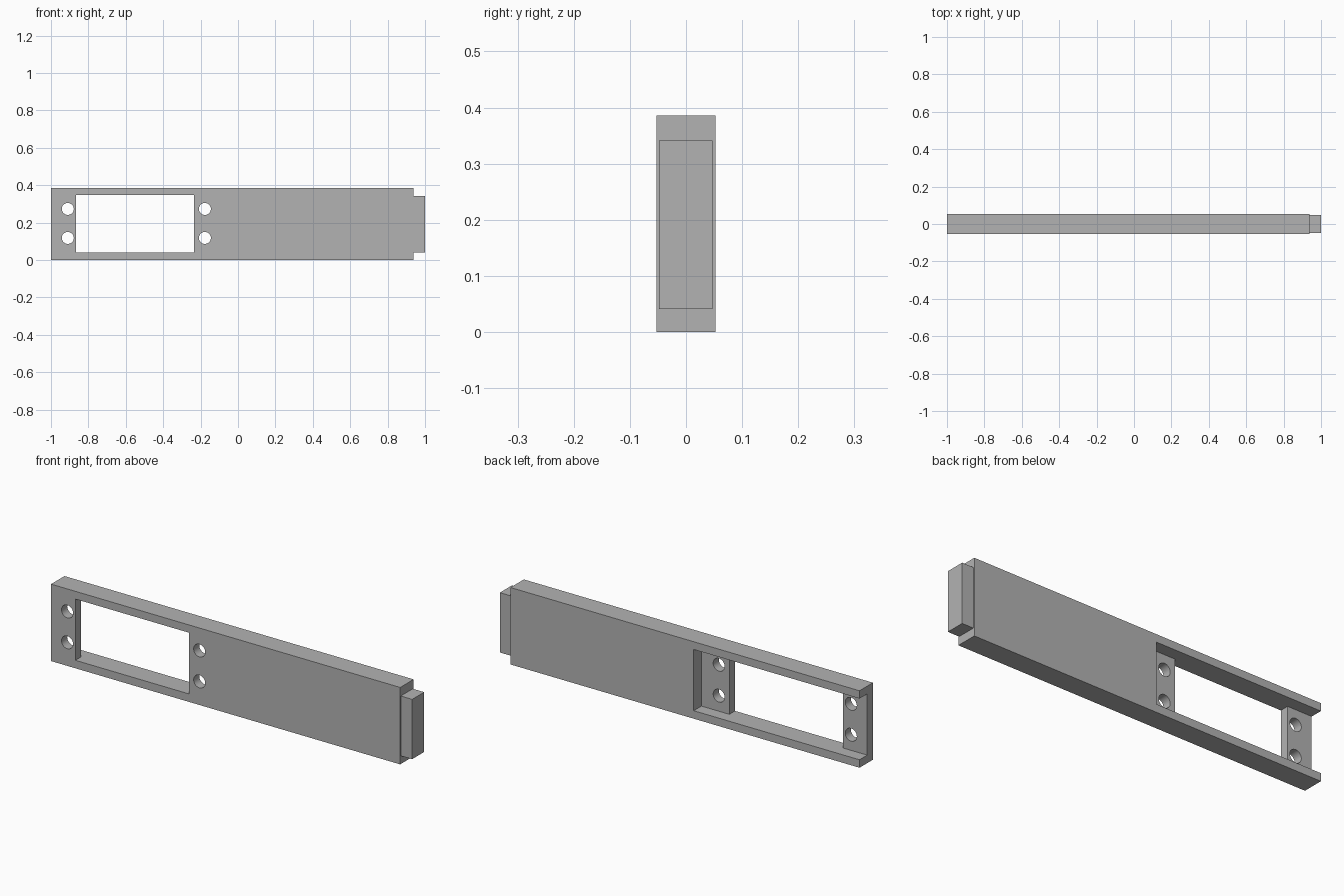
import bpy
from math import radians

if "Cube" in bpy.data.objects:
    bpy.data.objects.remove(bpy.data.objects["Cube"], do_unlink=True)

# Single grey finish
grey = bpy.data.materials.new("plain grey")
grey.use_nodes = True
colour = (0.45, 0.45, 0.45, 1)
grey.diffuse_color = colour
grey.node_tree.nodes["Principled BSDF"].inputs["Base Color"].default_value = colour


def box(name, x, y, z):
    """Box spanning the given (low, high) ranges."""
    spans = (x, y, z)
    bpy.ops.mesh.primitive_cube_add(size=1, location=[(a + b) / 2 for a, b in spans])
    ob = bpy.context.object
    ob.name = name
    ob.scale = [b - a for a, b in spans]
    bpy.ops.object.transform_apply(location=True, rotation=True, scale=True)
    ob.data.materials.append(grey)
    return ob


def cut(target, cutter):
    """Subtract the cutter from the target and discard it."""
    mod = target.modifiers.new("cut", "BOOLEAN")
    mod.operation = "DIFFERENCE"
    mod.solver = "EXACT"
    mod.object = cutter
    bpy.context.view_layer.objects.active = target
    bpy.ops.object.modifier_apply(modifier=mod.name)
    bpy.data.objects.remove(cutter, do_unlink=True)


HALF = 0.053       # half thickness of the bar
PLATE = -0.008     # back surface of the thin mounting plate
INNER = (0.04, 0.347)

# Bar with a rear channel open at its end, and a window through the plate
bar = box("bar", (-1, 0.937), (-HALF, HALF), (0, 0.386))
cut(bar, box("channel_cutter", (-1.1, -0.08), (PLATE, 0.2), INNER))
cut(bar, box("window_cutter", (-0.865, -0.235), (-0.2, 0.02), INNER))

# Four screw holes beside the window
for x in (-0.91, -0.177):
    for z in (0.118, 0.273):
        bpy.ops.mesh.primitive_cylinder_add(
            vertices=32, radius=0.032, depth=0.2,
            location=(x, -0.05, z), rotation=(radians(90), 0, 0))
        hole = bpy.context.object
        hole.data.materials.append(grey)
        cut(bar, hole)

bpy.ops.object.select_all(action="DESELECT")
bar.select_set(True)
bpy.context.view_layer.objects.active = bar
bpy.ops.object.shade_smooth_by_angle(angle=radians(30))

# Tongue at the solid end
box("end_tongue", (0.937, 1), (-0.048, 0.047), (0.041, 0.341))
